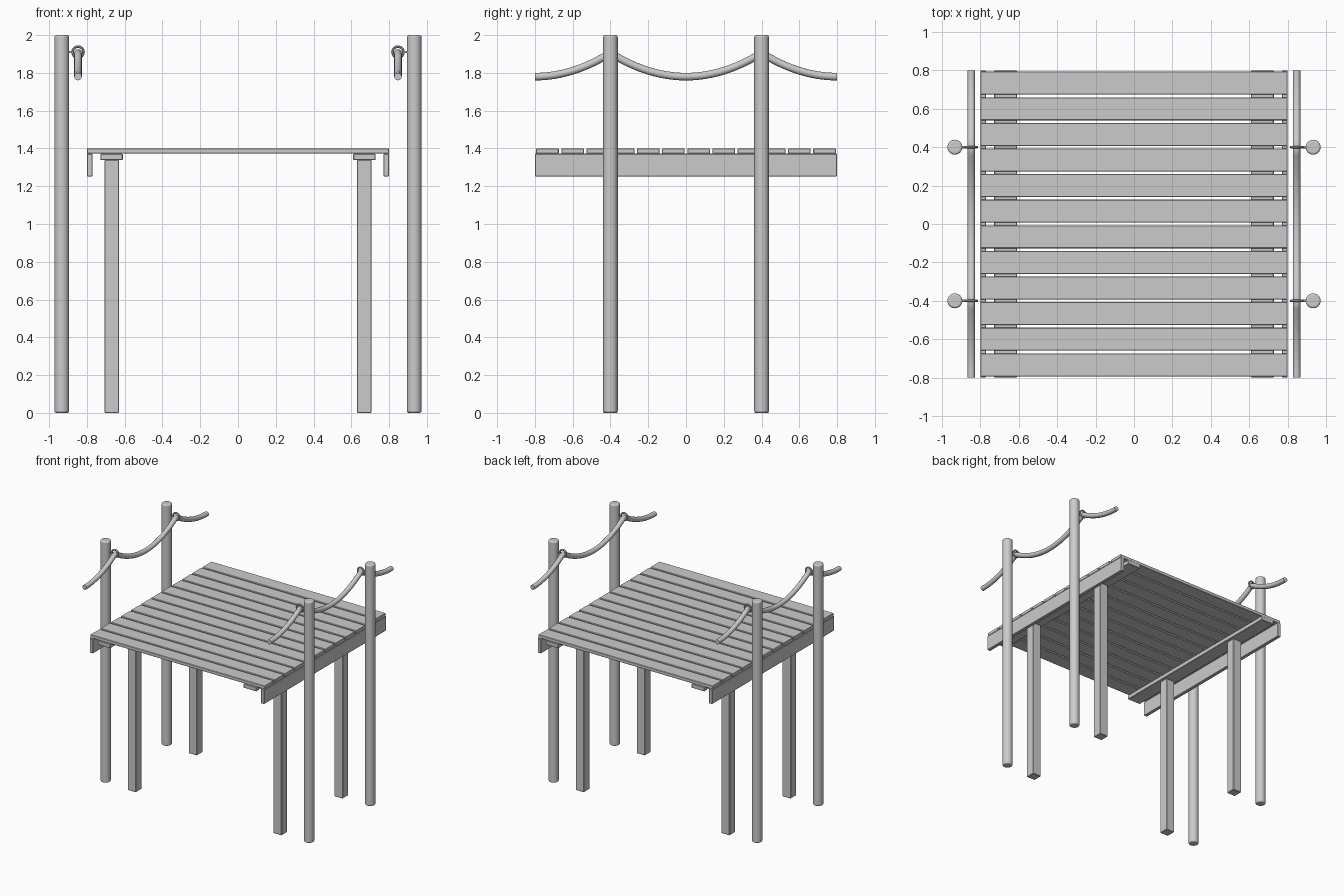
import bpy, math
from mathutils import Vector

if "Cube" in bpy.data.objects:
    bpy.data.objects.remove(bpy.data.objects["Cube"])


def add_bevel(ob, width, segments=1):
    m = ob.modifiers.new("edge_bevel", 'BEVEL')
    m.width = width
    m.segments = segments
    m.limit_method = 'ANGLE'


def box(name, lo, hi, bevel=0.003):
    lo, hi = Vector(lo), Vector(hi)
    bpy.ops.mesh.primitive_cube_add(size=1, location=(lo + hi) / 2)
    ob = bpy.context.object
    ob.name = name
    ob.scale = hi - lo
    bpy.ops.object.transform_apply(location=False, rotation=False, scale=True)
    add_bevel(ob, bevel)
    return ob


def cylinder(name, radius, depth, loc, rot=(0, 0, 0), verts=24):
    bpy.ops.mesh.primitive_cylinder_add(vertices=verts, radius=radius, depth=depth,
                                        location=loc, rotation=rot)
    ob = bpy.context.object
    ob.name = name
    bpy.ops.object.shade_smooth_by_angle()
    return ob


def rope(name, x):
    # Parabolic sags hanging from the posts at y = +-0.4
    cu = bpy.data.curves.new(name, 'CURVE')
    cu.dimensions = '3D'
    cu.bevel_depth = 0.02
    cu.bevel_resolution = 4
    cu.use_fill_caps = True
    n = 48
    sp = cu.splines.new('POLY')
    sp.points.add(n)
    for i, p in enumerate(sp.points):
        y = -0.8 + 1.6 * i / n
        d = min(abs(y), 0.8 - abs(y)) / 0.4
        p.co = (x, y, 1.78 + 0.125 * d * d, 1)
    sp.use_smooth = True
    ob = bpy.data.objects.new(name, cu)
    bpy.context.collection.objects.link(ob)


# Deck planks
pitch = 1.6 / 12
for i in range(12):
    y = -0.8 + pitch * (i + 0.5)
    box("deck_plank", (-0.8, y - 0.06, 1.372), (0.8, y + 0.06, 1.40))

for s in (-1, 1):
    # Side fascia board and bearer beam under the deck
    for name, a, b, z0, z1 in (("side_board", 0.771, 0.80, 1.252, 1.372),
                               ("bearer_beam", 0.61, 0.728, 1.338, 1.372)):
        xs = sorted((s * a, s * b))
        box(name, (xs[0], -0.8, z0), (xs[1], 0.8, z1))
    rope("hand_rope", s * 0.847)
    for y in (-0.4, 0.4):
        # Square leg
        cx = s * 0.668
        box("deck_leg", (cx - 0.038, y - 0.038, 0), (cx + 0.038, y + 0.038, 1.338))
        # Round rope post with eased ends
        post = cylinder("rope_post", 0.039, 2.0, (s * 0.933, y, 1.0))
        add_bevel(post, 0.01, 3)
        # Eye ring and its stem
        bpy.ops.mesh.primitive_torus_add(major_radius=0.029, minor_radius=0.007,
                                         major_segments=24, minor_segments=10,
                                         location=(s * 0.847, y, 1.91),
                                         rotation=(math.pi / 2, 0, 0))
        bpy.context.object.name = "rope_ring"
        bpy.ops.object.shade_smooth_by_angle()
        cylinder("ring_stem", 0.006, 0.04, (s * 0.892, y, 1.91), (0, math.pi / 2, 0), 12)
